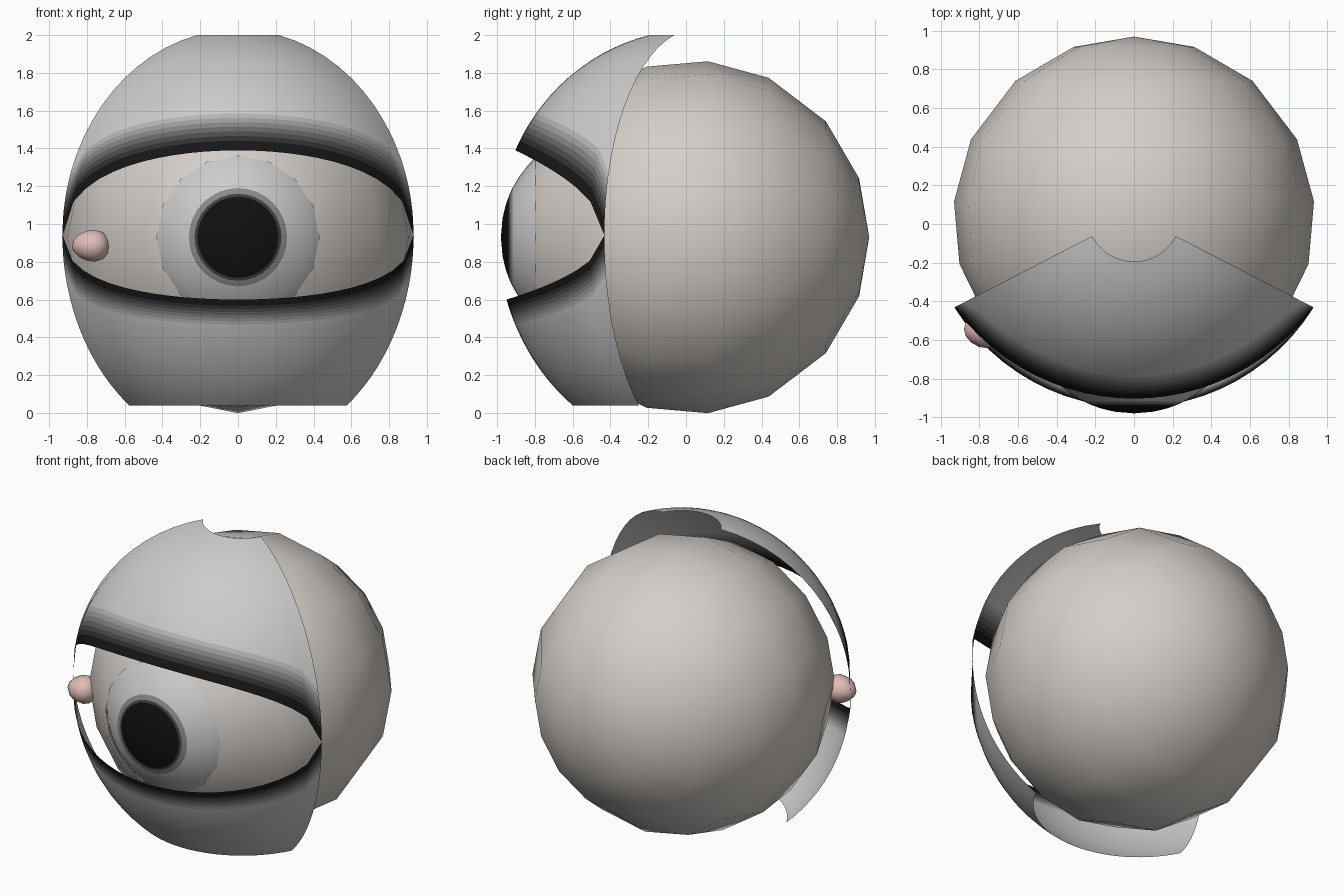
import bpy, bmesh
from math import sin, cos, pi, radians, sqrt, asin
from mathutils import Matrix, Vector

if "Cube" in bpy.data.objects:
    bpy.data.objects.remove(bpy.data.objects["Cube"])

ZC = 0.93                      # eyeball centre height


def mat(name, r, g, b):
    m = bpy.data.materials.new(name)
    m.diffuse_color = (r, g, b, 1)
    m.use_nodes = True
    m.node_tree.nodes["Principled BSDF"].inputs["Base Color"].default_value = m.diffuse_color
    return m


def finish(name, bm, mats):
    me = bpy.data.meshes.new(name)
    for f in bm.faces:
        f.smooth = True
    bm.to_mesh(me)
    bm.free()
    for m in mats:
        me.materials.append(m)
    ob = bpy.data.objects.new(name, me)
    bpy.context.collection.objects.link(ob)
    return ob


def lathe(name, profile, segs, mats, bands):
    """Revolve (radius, y) points about the eye axis; bands = material per strip."""
    bm = bmesh.new()
    rings = []
    for r, y in profile:
        if r < 1e-5:
            rings.append([bm.verts.new((0, y, ZC))] * segs)
        else:
            rings.append([bm.verts.new((r * sin(2 * pi * k / segs), y,
                                        ZC + r * cos(2 * pi * k / segs)))
                          for k in range(segs)])
    for a, b, mi in zip(rings, rings[1:], bands):
        for k in range(segs):
            n = (k + 1) % segs
            quad = list(dict.fromkeys((a[k], a[n], b[n], b[k])))
            f = bm.faces.new(quad)
            f.material_index = mi
            f.normal_update()
            c = f.calc_center_median() - Vector((0, 0, ZC))
            if f.normal.dot(c) < 0:
                f.normal_flip()
    return finish(name, bm, mats)


white = mat("sclera", 0.66, 0.62, 0.585)
pink = mat("pink", 0.75, 0.50, 0.48)
fade = [mat("lid_tone_%d" % i, v, v, v) for i, v in
        enumerate((0.008, 0.03, 0.07, 0.13, 0.22, 0.33, 0.46, 0.60, 0.70))]

# eyeball: low-sided sphere whose pole points backwards, open under the cornea
R, YC = 0.935, 0.035
angles = [0, 19.5, 41, 64.5, 85, 105, 127, 148]
prof = [(R * sin(radians(a)), YC + R * cos(radians(a))) for a in angles]
prof.append((0.43, -0.80))
lathe("eyeball", prof, 16, [white], [0] * 8)

# cornea: bulging cap with pupil, iris and soft rims
radii = [0, 0.1, 0.17, 0.215, 0.23, 0.245, 0.26, 0.32, 0.38, 0.41, 0.435, 0.46]
prof = [(r, -0.40 - sqrt(0.58 ** 2 - r * r)) for r in radii]
iris = [mat("pupil", 0.005, 0.005, 0.005), mat("pupil_rim", 0.05, 0.05, 0.05),
        mat("iris_inner", 0.25, 0.25, 0.25), mat("iris", 0.70, 0.70, 0.70),
        mat("iris_edge", 0.54, 0.54, 0.55), mat("iris_rim", 0.46, 0.46, 0.47), white]
lathe("cornea", prof, 32, iris, [0, 0, 0, 1, 2, 2, 3, 3, 3, 4, 5])


# eyelids: sectors of a shell around a vertical axis, with an elliptical opening
def lid(name, sign, rv, opening, end, spread):
    half, rh, yc, zc, n = 62.6, 1.047, 0.05, 0.94, 24
    ts = [0] + [spread * k for k in (0.06, 0.09, 0.12, 0.15, 0.18, 0.21, 0.24, 0.27, 0.31)]
    last = ts[-1]
    ts += [last + (1 - last) * k / 10 for k in range(1, 11)]
    bm = bmesh.new()
    grid = []
    for i in range(n + 1):
        u = 2 * i / n - 1
        th = radians(half * u)
        lo = asin(opening * sqrt(max(0, 1 - u * u)) / rv)
        hi = asin(end / rv)
        col = []
        for t in ts:
            la = lo + (hi - lo) * t
            r = rh * cos(la)
            col.append(bm.verts.new((r * sin(th), yc - r * cos(th),
                                     zc + sign * rv * sin(la))))
        grid.append(col)
    for i in range(n):
        for j in range(len(ts) - 1):
            q = [grid[i][j], grid[i + 1][j], grid[i + 1][j + 1], grid[i][j + 1]]
            f = bm.faces.new(q if sign > 0 else q[::-1])
            f.material_index = min(j, len(fade) - 1)
    return finish(name, bm, fade)


lid("upper_eyelid", 1, 1.09, 0.45, 1.06, 0.95)
lid("lower_eyelid", -1, 1.148, 0.34, 0.90, 0.85)

# tear duct: small pink egg in the inner corner, narrower on the outer side
bm = bmesh.new()
bmesh.ops.create_uvsphere(bm, u_segments=10, v_segments=7, radius=0.1)
bmesh.ops.rotate(bm, verts=bm.verts, matrix=Matrix.Rotation(pi / 2, 3, 'Y'))
for v in bm.verts:
    s = 0.88 + 1.4 * v.co.x
    v.co = Vector((v.co.x, v.co.y * s * 1.1, v.co.z * s))
bmesh.ops.translate(bm, verts=bm.verts, vec=(-0.78, -0.545, 0.885))
finish("tear_duct", bm, [pink])
